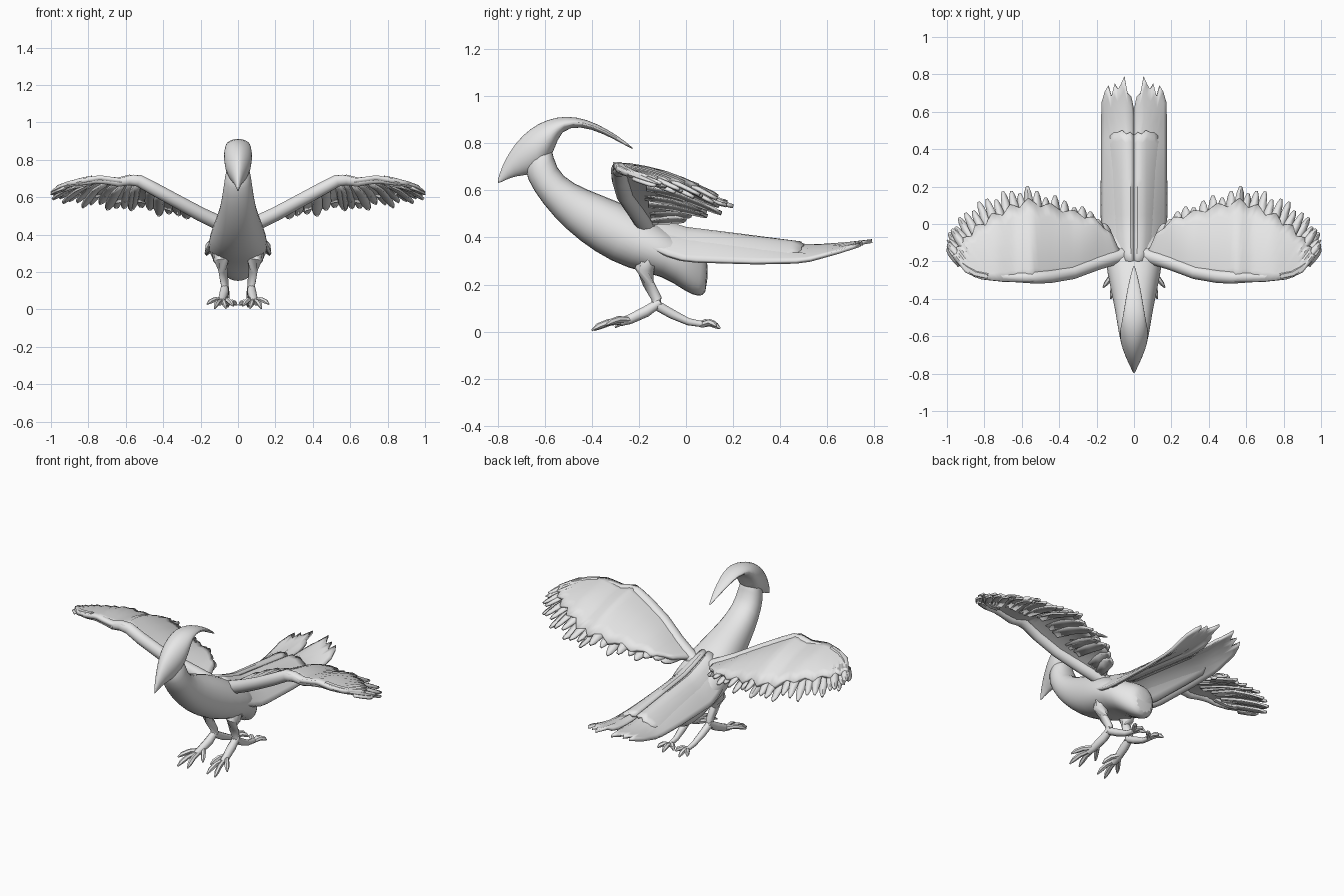
import bpy, bmesh, math
from mathutils import Vector

cube = bpy.data.objects.get("Cube")
if cube:
    bpy.data.objects.remove(cube, do_unlink=True)

grey = bpy.data.materials.new("plain light grey")
grey.use_nodes = True
grey.diffuse_color = (0.8, 0.8, 0.8, 1)
grey.node_tree.nodes["Principled BSDF"].inputs["Base Color"].default_value = (0.8, 0.8, 0.8, 1)


def finish(name, bm, mirror=False, thick=0, subdiv=0, angle=35):
    bmesh.ops.recalc_face_normals(bm, faces=bm.faces)
    mesh = bpy.data.meshes.new(name)
    bm.to_mesh(mesh)
    bm.free()
    obj = bpy.data.objects.new(name, mesh)
    bpy.context.collection.objects.link(obj)
    mesh.materials.append(grey)
    if thick:
        mod = obj.modifiers.new("thickness", 'SOLIDIFY')
        mod.thickness, mod.offset = thick, 0
    if subdiv:
        mod = obj.modifiers.new("rounding", 'SUBSURF')
        mod.levels = mod.render_levels = subdiv
    if mirror:
        obj.modifiers.new("other side", 'MIRROR')
    bpy.ops.object.select_all(action='DESELECT')
    obj.select_set(True)
    bpy.context.view_layer.objects.active = obj
    bpy.ops.object.shade_smooth_by_angle(angle=math.radians(angle))


def skin(bm, rows, closed):
    """Join rows of points with quads; closed rows are rings with capped ends."""
    vs = [[bm.verts.new(p) for p in row] for row in rows]
    n = len(vs[0])
    for a, b in zip(vs, vs[1:]):
        for i in range(n if closed else n - 1):
            j = (i + 1) % n
            bm.faces.new((a[i], a[j], b[j], b[i]))
    if closed:
        bm.faces.new(vs[0])
        bm.faces.new(vs[-1])


def loft(name, sections, fullness, sides=14):
    """Each section: upper y, z, lower y, z and half width."""
    rows = []
    for ty, tz, by, bz, w in sections:
        top, low = Vector((0, ty, tz)), Vector((0, by, bz))
        mid, half = (top + low) / 2, (top - low) / 2
        row = []
        for i in range(sides):
            a = 2 * math.pi * i / sides
            x = math.copysign(abs(math.sin(a)) ** fullness, math.sin(a))
            row.append(mid + half * math.cos(a) + Vector((w * x, 0, 0)))
        rows.append(row)
    bm = bmesh.new()
    skin(bm, rows, True)
    finish(name, bm, subdiv=1, angle=50)


def tube(bm, path, radii, sides=8):
    path = [Vector(p) for p in path]
    rows = []
    for i, p in enumerate(path):
        d = (path[min(i + 1, len(path) - 1)] - path[max(i - 1, 0)]).normalized()
        side = d.cross(Vector((0.3, 0, 1))).normalized()
        up = side.cross(d)
        rows.append([p + radii[i] * (side * math.cos(a) + up * math.sin(a))
                     for a in (2 * math.pi * k / sides for k in range(sides))])
    skin(bm, rows, True)


def interp(points, x):
    """Piecewise linear lookup in (x, value) pairs."""
    for (x0, v0), (x1, v1) in zip(points, points[1:]):
        if x <= x1:
            t = max(0, (x - x0) / (x1 - x0))
            return v0 + (v1 - v0) * t
    return points[-1][1]


# Head with beak, sweeping back into the curved crest
loft("head_and_crest", [
    (-.802, .633, -.798, .627, .002), (-.785, .70, -.745, .655, .018),
    (-.73, .80, -.69, .662, .046), (-.66, .868, -.615, .67, .076),
    (-.59, .903, -.555, .77, .08), (-.51, .918, -.535, .855, .066),
    (-.42, .903, -.45, .875, .052), (-.33, .858, -.35, .84, .035),
    (-.26, .81, -.275, .80, .017), (-.22, .775, -.224, .773, .003)], 1.1)

# Neck, breast and hanging rump
loft("body", [
    (-.58, .84, -.69, .72, .058), (-.562, .735, -.68, .65, .074),
    (-.53, .66, -.61, .54, .086), (-.42, .603, -.51, .43, .102),
    (-.28, .555, -.39, .335, .13), (-.15, .487, -.25, .262, .158),
    (-.04, .41, -.10, .237, .165), (.03, .375, .0, .165, .125),
    (.075, .34, .05, .145, .085), (.095, .30, .09, .155, .06)], .8)

# Tail: two arched halves with a groove between them and ragged ends
RIDGE = [(-.2, .505), (-.1, .468), (0, .437), (.2, .412), (.5, .372), (.65, .375), (.79, .392)]
EDGE = [(-.2, .385), (-.1, .335), (0, .305), (.3, .297), (.5, .302), (.65, .345), (.79, .382)]
SPREAD = [(-.2, .78), (-.1, .93), (0, 1)]


def tail_half(name, lengths, width, lift):
    rows = []
    for k in range(15):
        row = []
        for i, length in enumerate(lengths):
            u = i / (len(lengths) - 1)
            y = -.2 + (length + .2) * k / 14
            ridge, edge = interp(RIDGE, y), interp(EDGE, y)
            groove = .02 * max(0, 1 - u * 5)
            z = ridge - (ridge - edge) * u ** 1.7 - groove + lift
            row.append((u * width * interp(SPREAD, y), y, z))
        rows.append(row)
    bm = bmesh.new()
    skin(bm, rows, False)
    finish(name, bm, mirror=True, thick=.016)


tail_half("tail_feathers", [.60, .68, .70, .79, .75, .72, .75, .68, .74, .71, .65], .172, -.006)
tail_half("tail_coverts", [.47, .49, .48, .50, .49, .49, .47, .42], .145, .01)

# Wings: pairs of leading edge point and feather tip
RIBS = [((.06, -.19), (.13, -.04)), ((.20, -.235), (.215, .06)), ((.33, -.285), (.32, .11)),
        ((.45, -.305), (.45, .16)), ((.53, -.31), (.57, .20)), ((.58, -.31), (.68, .18)),
        ((.64, -.31), (.79, .14)), ((.70, -.308), (.89, .08)), ((.76, -.302), (.965, .0)),
        ((.82, -.295), (.995, -.06)), ((.90, -.26), (.995, -.13))]
LEAD_Z = [(.06, .45), (.18, .505), (.35, .60), (.55, .71), (.63, .69), (.74, .706), (.92, .672), (1, .65)]
SLOPE = [(.1, .16), (.22, .17), (.35, .25), (.55, .31)]
REACH = [(0, .93), (4, .87), (7, .77), (10, .7)]


def rib(t):
    i = min(int(t), len(RIBS) - 2)
    return [Vector(a).lerp(Vector(b), t - i) for a, b in zip(RIBS[i], RIBS[i + 1])]


def on_wing(p, lead_y, lift=0):
    v = p.y - lead_y
    camber = .03 * math.sin(math.pi * min(1, max(0, v) / .45))
    return Vector((p.x, p.y, interp(LEAD_Z, p.x) - interp(SLOPE, p.x) * v + camber + lift))


# Wing membrane of overlapping coverts with a scalloped rear edge
bm = bmesh.new()
rows = []
for k in range(41):
    a, b = rib(k / 4)
    reach = interp(REACH, k / 4) - (0, .03, .07, .03)[k % 4]
    ripple = .006 if k % 2 else 0
    rows.append([on_wing(a.lerp(b, reach * j / 6), a.y, ripple * j / 6) for j in range(7)])
skin(bm, rows, False)
finish("wing_coverts", bm, mirror=True, thick=.024)

# Flight feathers fanning out past the coverts, narrower towards the wing tip
bm = bmesh.new()
COUNT = 25
for k in range(COUNT):
    t = (len(RIBS) - 1) * (.04 + .96 * k / (COUNT - 1))
    a, b = rib(t)
    across = Vector((b.y - a.y, a.x - b.x)).normalized() * (1.05 - .04 * t)
    end = (1, .94, .98)[k % 3]
    blade = []
    for s, w in ((.3, .02), (.6, .028), (.82, .028), (.94, .018), (1, .005)):
        c = a.lerp(b, s * end)
        lift = -.01 + .008 * (k % 3 - 1)
        blade.append([on_wing(c + across * w * m, a.y, lift + .006 * (m == 0)) for m in (-1, 0, 1)])
    skin(bm, blade, False)
finish("flight_feathers", bm, mirror=True, thick=.012)

# Long curved outermost feathers
bm = bmesh.new()
for y0, y1, drop in ((-.28, -.12, .0), (-.235, -.085, -.015)):
    path = [on_wing(Vector((.78 + .22 * s, y0 + (y1 - y0) * s ** 2)), y0, drop)
            for s in (0, .3, .55, .75, .9, 1)]
    tube(bm, path, [.02, .02, .018, .015, .01, .003], 6)
finish("outer_feathers", bm, mirror=True)

# Rounded arm along the leading edge
bm = bmesh.new()
arm = []
for k in range(11):
    a, b = rib(k)
    arm.append(on_wing(a + Vector((0, .025)), a.y, -.008))
tube(bm, arm, [.04, .038, .036, .036, .034, .03, .026, .022, .02, .016, .006], 10)
finish("wing_arm", bm, mirror=True, angle=60)

# Legs: thigh, shank, forward foot and the long rear toe
bm = bmesh.new()
tube(bm, [(.09, -.12, .36), (.095, -.15, .31), (.09, -.175, .265), (.08, -.16, .205),
          (.072, -.125, .14), (.07, -.13, .10)], [.035, .048, .044, .026, .022, .023])
tube(bm, [(.07, -.11, .125), (.075, -.17, .085), (.085, -.24, .052), (.09, -.28, .04)],
     [.02, .025, .022, .018])
tube(bm, [(.07, -.13, .115), (.065, -.06, .075), (.06, .01, .042), (.058, .08, .03)],
     [.022, .021, .016, .013])
finish("legs", bm, mirror=True, angle=60)

# Toes and claws
bm = bmesh.new()
for root, tip in (((.085, -.23, .05), (.165, -.34, .04)), ((.09, -.26, .045), (.125, -.40, .018)),
                  ((.085, -.25, .045), (.065, -.39, .018)), ((.08, -.21, .055), (.025, -.30, .03)),
                  ((.058, .06, .03), (.055, .145, .025)), ((.058, .07, .03), (.10, .13, .035)),
                  ((.058, .06, .03), (.006, .11, .035))):
    r, e = Vector(root), Vector(tip)
    knuckle = r.lerp(e, .5) + Vector((0, 0, .008))
    claw = e + Vector((0, 0, -.012))
    tube(bm, [r, knuckle, r.lerp(e, .8), claw], [.013, .014, .013, .004], 6)
finish("toes", bm, mirror=True)
